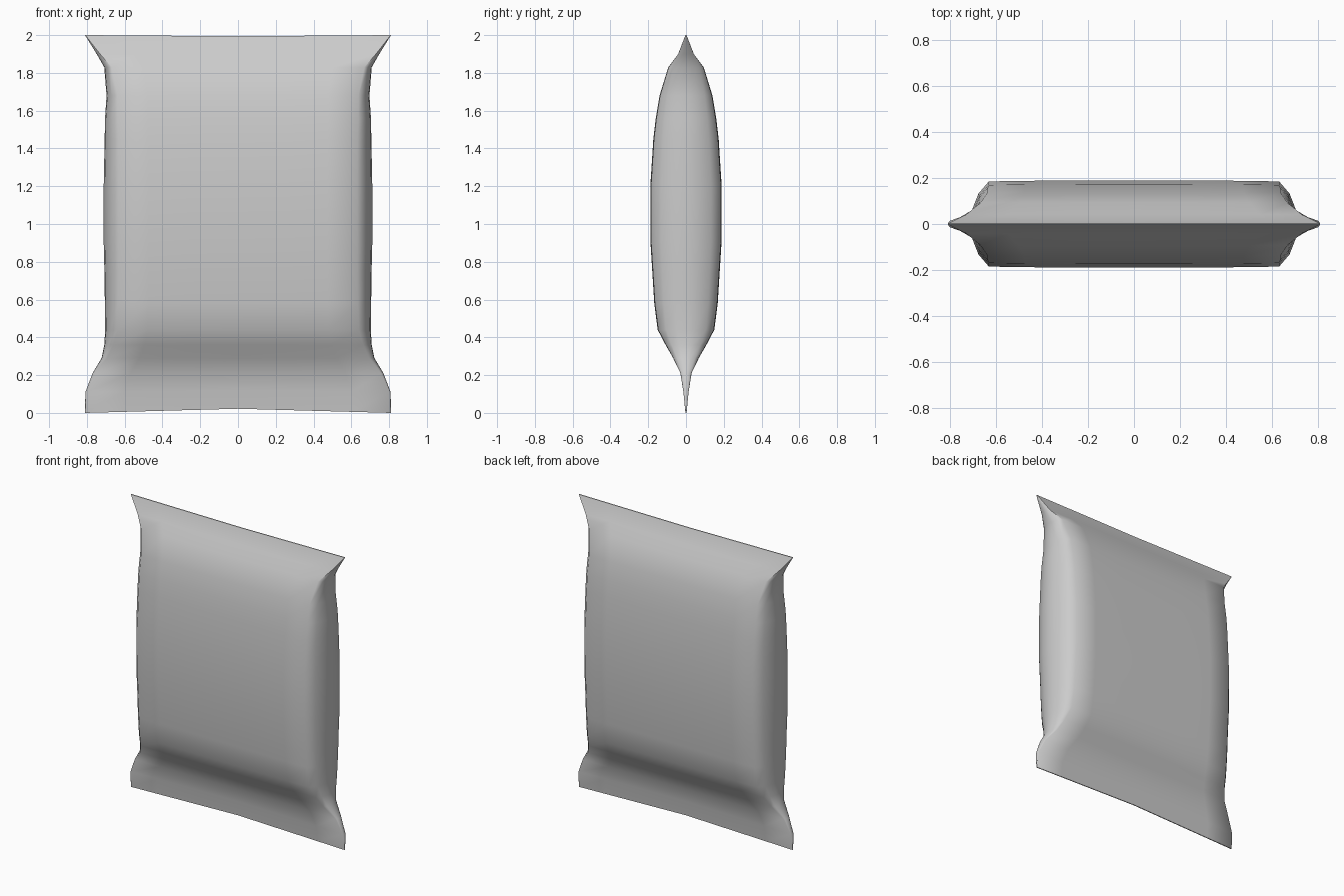
import bpy, bmesh

if "Cube" in bpy.data.objects:
    bpy.data.objects.remove(bpy.data.objects["Cube"])

# Pouch profile: height, half width, half depth
LEVELS = [
    (0.00, 0.81, 0.003), (0.11, 0.808, 0.014), (0.21, 0.77, 0.030),
    (0.29, 0.722, 0.068), (0.36, 0.708, 0.108), (0.44, 0.703, 0.150),
    (0.58, 0.705, 0.168), (0.74, 0.707, 0.178), (0.90, 0.711, 0.188), (1.20, 0.711, 0.189),
    (1.45, 0.706, 0.173), (1.56, 0.704, 0.160), (1.68, 0.696, 0.140),
    (1.83, 0.708, 0.094), (1.90, 0.748, 0.042), (2.00, 0.81, 0.003),
]
# Quarter section: inset from the side edge (share of depth), depth share
CORNER = [(0.0, 0.0), (0.03, 0.32), (0.18, 0.70), (0.42, 0.98)]
FLAT = [0.75, 0.4, 0.0]   # positions along the broad face


def section(w, d):
    quarter = [(w - i * d, d * s) for i, s in CORNER]
    inner = quarter[-1][0]
    quarter += [(inner * f, d * (1.0 if f < 0.7 else 0.995)) for f in FLAT]
    left = [(-x, y) for x, y in reversed(quarter[:-1])]
    back = quarter + left
    front = [(x, -y) for x, y in reversed(back[1:-1])]
    return back + front


bm = bmesh.new()
rings = []
for z, w, d in LEVELS:
    # Sealed ends bow slightly towards the middle
    bow = 0.022 * max(0, 1 - z / 0.3) - 0.006 * max(0, (z - 1.8) / 0.2)
    rings.append([bm.verts.new((x, y, z + bow * (1 - abs(x) / w)))
                  for x, y in section(w, d)])
n = len(rings[0])
for a, b in zip(rings, rings[1:]):
    for i in range(n):
        j = (i + 1) % n
        bm.faces.new((a[i], a[j], b[j], b[i]))

# Thin end strips closing the seals
half = n // 2
for ring in (rings[0], rings[-1]):
    bm.faces.new((ring[0], ring[1], ring[-1]))
    bm.faces.new((ring[half], ring[half + 1], ring[half - 1]))
    for i in range(1, half - 1):
        bm.faces.new((ring[i], ring[i + 1], ring[n - i - 1], ring[n - i]))
bmesh.ops.recalc_face_normals(bm, faces=bm.faces)

mesh = bpy.data.meshes.new("sealed_pouch")
bm.to_mesh(mesh)
bm.free()
pouch = bpy.data.objects.new("sealed_pouch", mesh)
bpy.context.collection.objects.link(pouch)
bpy.context.view_layer.objects.active = pouch
pouch.select_set(True)
bpy.ops.object.shade_smooth_by_angle(angle=1.05)
